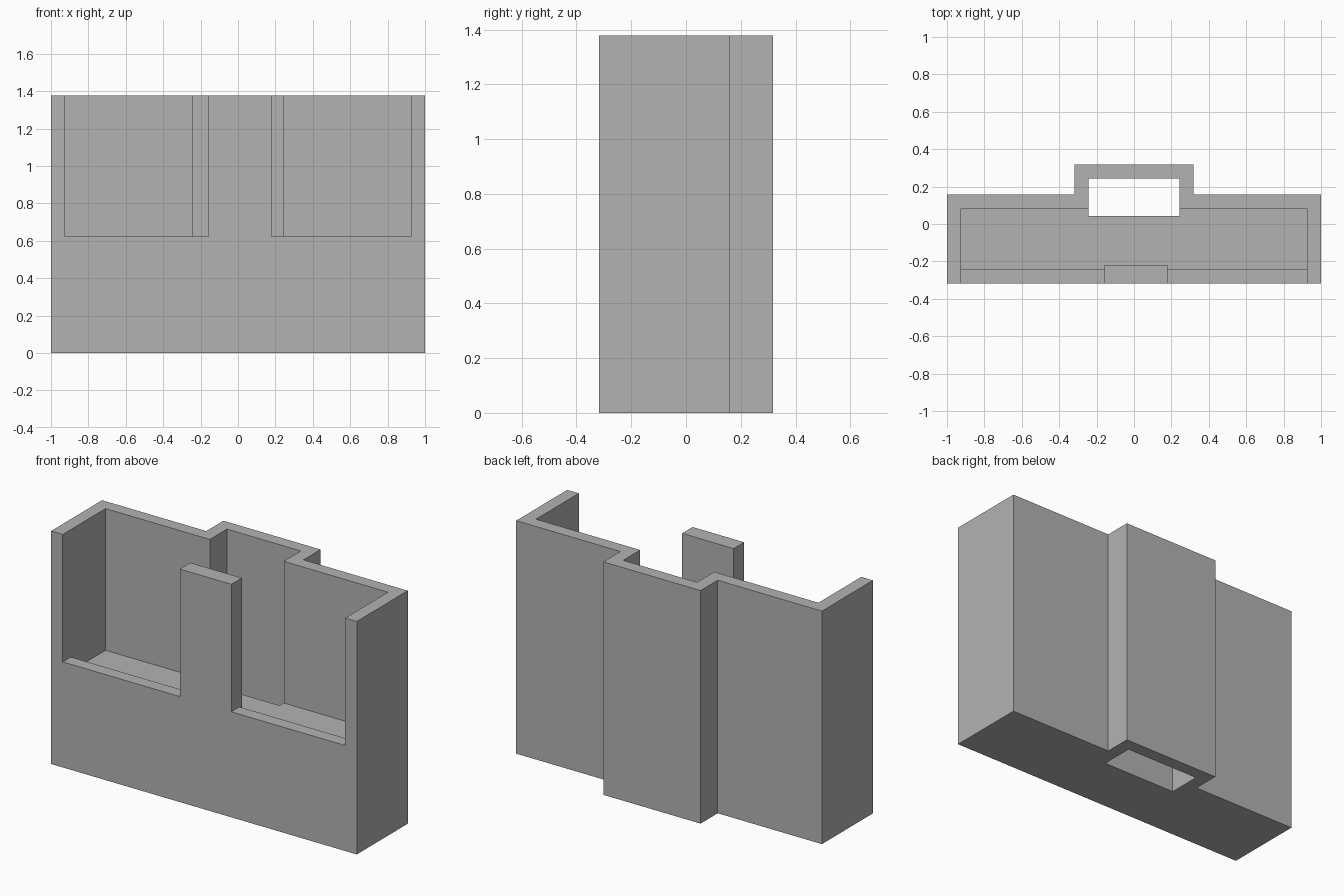
import bpy
import bmesh

cube = bpy.data.objects.get("Cube")
if cube:
    bpy.data.objects.remove(cube, do_unlink=True)

grey = bpy.data.materials.new("plain_grey")
grey.use_nodes = True
grey.diffuse_color = (0.45, 0.45, 0.45, 1)
grey.node_tree.nodes["Principled BSDF"].inputs["Base Color"].default_value = grey.diffuse_color

# Shared dimensions
HEIGHT, SILL, FLOOR = 1.378, 0.624, 0.54
FRONT, BACK, BUMP_BACK = -0.318, 0.158, 0.318
WALL = 0.076
INNER_X, INNER_BACK = 1 - WALL, BACK - WALL
BUMP_X = 0.318
HOLE_X, HOLE_FRONT, HOLE_BACK = BUMP_X - WALL, 0.043, BUMP_BACK - WALL
POST_LEFT, POST_RIGHT, POST_BACK = 0.179, -0.158, -0.22
OUTSIDE = FRONT - 0.2


def prism(name, points, bottom, top):
    """Extrude a plan outline from bottom to top."""
    bm = bmesh.new()
    face = bm.faces.new([bm.verts.new((x, y, bottom)) for x, y in points])
    up = bmesh.ops.extrude_face_region(bm, geom=[face])
    verts = [v for v in up["geom"] if isinstance(v, bmesh.types.BMVert)]
    bmesh.ops.translate(bm, verts=verts, vec=(0, 0, top - bottom))
    bmesh.ops.recalc_face_normals(bm, faces=bm.faces)
    mesh = bpy.data.meshes.new(name)
    bm.to_mesh(mesh)
    bm.free()
    mesh.materials.append(grey)
    obj = bpy.data.objects.new(name, mesh)
    bpy.context.collection.objects.link(obj)
    return obj


def back_outline(x, y, bump_x, bump_y):
    """Rear part of the plan, from left to right, with the projecting bay."""
    return [(x, y), (bump_x, y), (bump_x, bump_y),
            (-bump_x, bump_y), (-bump_x, y), (-x, y)]


def room_outline(front):
    """Plan of the hollow, notched around the front post."""
    return [(-INNER_X, front), (POST_RIGHT, front), (POST_RIGHT, POST_BACK),
            (POST_LEFT, POST_BACK), (POST_LEFT, front), (INNER_X, front)
            ] + back_outline(INNER_X, INNER_BACK, HOLE_X, HOLE_BACK)


def cut(target, cutter):
    cutter.hide_render = True
    mod = target.modifiers.new("cut", 'BOOLEAN')
    mod.operation = 'DIFFERENCE'
    mod.solver = 'EXACT'
    mod.object = cutter
    bpy.context.view_layer.objects.active = target
    bpy.ops.object.modifier_apply(modifier=mod.name)
    bpy.data.objects.remove(cutter, do_unlink=True)


# Solid body with the rear bay
body = prism("wall_body", [(-1, FRONT), (1, FRONT)]
             + back_outline(1, BACK, BUMP_X, BUMP_BACK), 0, HEIGHT)

# Upper hollow, open through both front windows
cut(body, prism("upper_hollow", room_outline(OUTSIDE), SILL, HEIGHT + 0.2))

# Sunken floor behind the sills
cut(body, prism("floor_recess", room_outline(FRONT + WALL), FLOOR, SILL + 0.1))

# Shaft through the base
cut(body, prism("shaft", [(-HOLE_X, HOLE_FRONT), (HOLE_X, HOLE_FRONT),
                          (HOLE_X, HOLE_BACK), (-HOLE_X, HOLE_BACK)],
                -0.1, FLOOR + 0.1))
